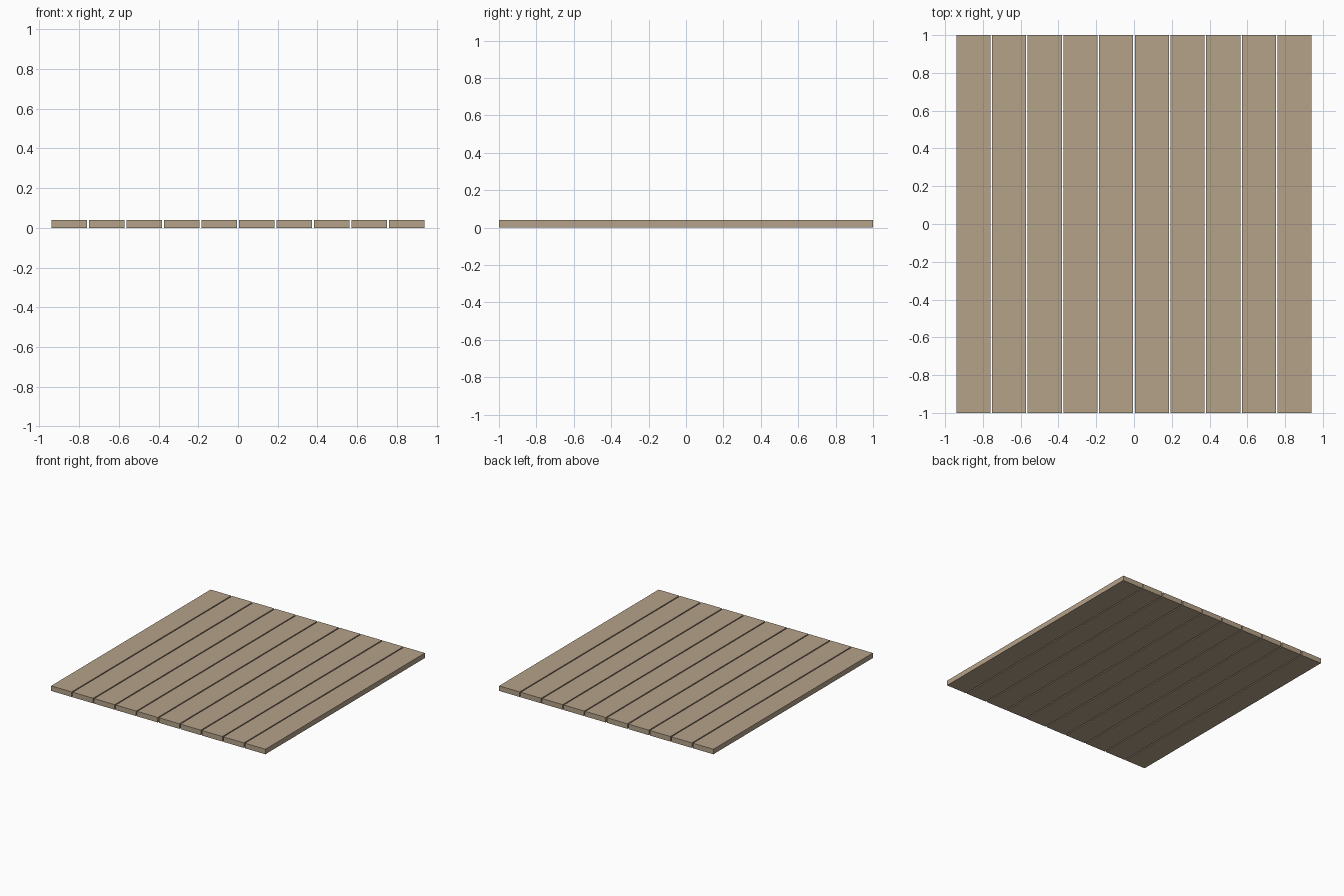
import bpy

if "Cube" in bpy.data.objects:
    bpy.data.objects.remove(bpy.data.objects["Cube"])

COUNT, WIDTH, PITCH = 10, 0.18, 0.189
LENGTH, THICKNESS = 2.0, 0.04

# Weathered timber colour
wood = bpy.data.materials.new("weathered_wood")
wood.diffuse_color = (0.46, 0.36, 0.25, 1.0)
wood.use_nodes = True
wood.node_tree.nodes["Principled BSDF"].inputs["Base Color"].default_value = wood.diffuse_color


def plank(index):
    """One floor board running front to back."""
    x = (index - (COUNT - 1) / 2) * PITCH
    bpy.ops.mesh.primitive_cube_add(size=1, location=(x, 0, THICKNESS / 2))
    board = bpy.context.object
    board.name = f"plank_{index + 1}"
    board.scale = (WIDTH, LENGTH, THICKNESS)
    bpy.ops.object.transform_apply(location=False, rotation=False, scale=True)
    board.data.materials.append(wood)


# Row of boards separated by narrow gaps
for i in range(COUNT):
    plank(i)
